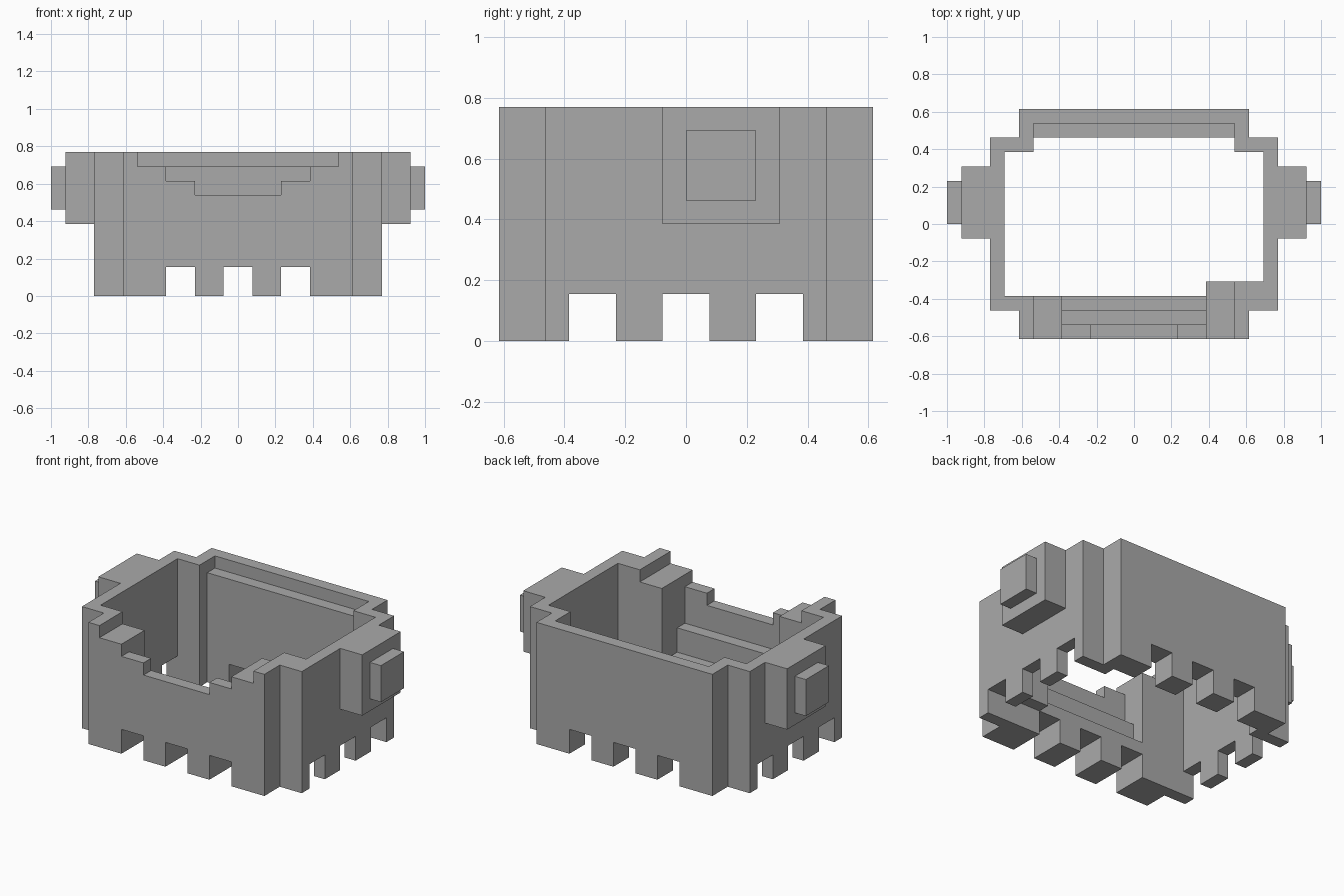
import bpy
import bmesh
from mathutils import Vector

U = 1 / 13  # one grid block

if "Cube" in bpy.data.objects:
    bpy.data.objects.remove(bpy.data.objects["Cube"], do_unlink=True)

stone = bpy.data.materials.new("stone_grey")
stone.use_nodes = True
grey = (0.4, 0.4, 0.4, 1)
stone.diffuse_color = grey
stone.node_tree.nodes["Principled BSDF"].inputs["Base Color"].default_value = grey


def prism(name, outline, z0, z1):
    """Extrude a plan outline, given in blocks, from z0 to z1."""
    bm = bmesh.new()
    face = bm.faces.new([bm.verts.new((x * U, y * U, z0 * U)) for x, y in outline])
    top = bmesh.ops.extrude_face_region(bm, geom=[face])["geom"]
    moved = [v for v in top if isinstance(v, bmesh.types.BMVert)]
    bmesh.ops.translate(bm, verts=moved, vec=Vector((0, 0, (z1 - z0) * U)))
    bmesh.ops.recalc_face_normals(bm, faces=bm.faces)
    mesh = bpy.data.meshes.new(name)
    bm.to_mesh(mesh)
    bm.free()
    mesh.materials.append(stone)
    ob = bpy.data.objects.new(name, mesh)
    bpy.context.scene.collection.objects.link(ob)
    return ob


def box(name, x0, x1, y0, y1, z0, z1):
    return prism(name, [(x0, y0), (x1, y0), (x1, y1), (x0, y1)], z0, z1)


def cut(target, cutter):
    """Subtract the cutter, then discard it."""
    cutter.hide_render = True
    mod = target.modifiers.new("cut", "BOOLEAN")
    mod.operation = "DIFFERENCE"
    mod.solver = "EXACT"
    mod.object = cutter
    bpy.context.view_layer.update()
    graph = bpy.context.evaluated_depsgraph_get()
    result = bpy.data.meshes.new_from_object(target.evaluated_get(graph))
    target.modifiers.clear()
    target.data = result
    bpy.data.objects.remove(cutter, do_unlink=True)


# Outer wall with stepped corners
quarter = [(10, 6), (8, 6), (8, 8)]
right = [(x, -y) for x, y in reversed(quarter)] + quarter
walls = prism("walls", right + [(-x, -y) for x, y in right], 0, 10)

# Hollow interior, thicker at one front corner
cut(walls, prism("hollow", [(-9, -5), (5, -5), (5, -4), (9, -4), (9, 5), (7, 5),
                            (7, 6), (-7, 6), (-7, 5), (-9, 5)], -1, 11))

# Ledge along the back wall
cut(walls, box("back_ledge_cut", -7, 7, 5, 7, 9, 11))

# Stepped dip in the front rim
for half, level in ((7, 9), (5, 8), (3, 7)):
    cut(walls, box("rim_cut", -half, half, -9, -3, level, 11))

# Inner steps behind the front wall
for back, level in ((-7, 5), (-6, 3)):
    cut(walls, box("step_cut", -5, 5, back, -4, level, 11))

# Gaps between the feet on all sides
for c in (-4, 0, 4):
    cut(walls, box("front_gap_cut", c - 1, c + 1, -9, 9, -1, 2))
    cut(walls, box("side_gap_cut", -11, 11, c - 1, c + 1, -1, 2))

# Side blocks and their outer knobs
for side, s in (("left", 1), ("right", -1)):
    box(side + "_side_block", s * 10, s * 12, -1, 4, 5, 10)
    box(side + "_side_knob", s * 12, s * 13, 0, 3, 6, 9)
